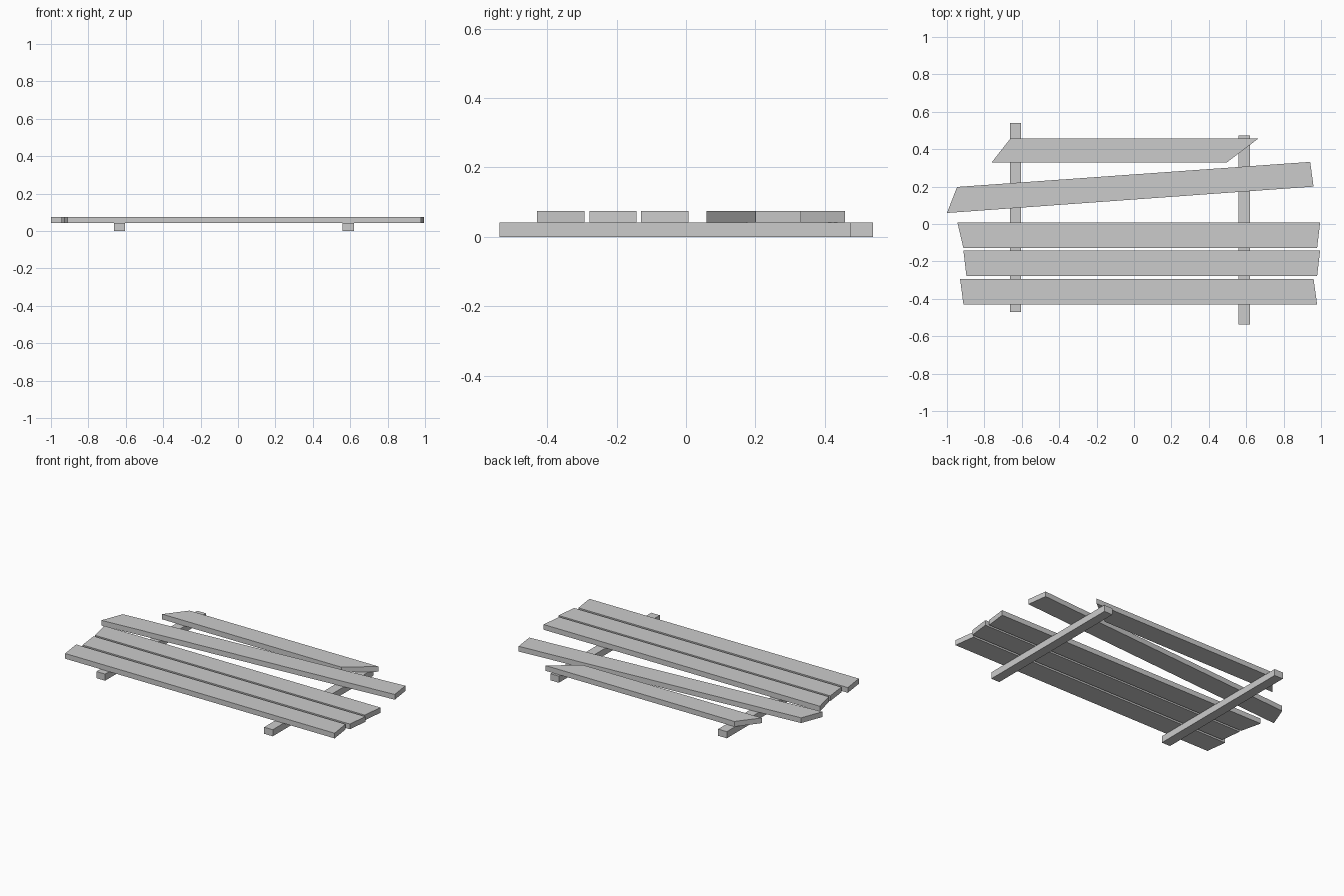
import bpy, bmesh

if "Cube" in bpy.data.objects:
    bpy.data.objects.remove(bpy.data.objects["Cube"])


def slab(name, outline, z0, z1):
    """Extrude a flat outline (counter-clockwise, seen from above) from z0 to z1."""
    bm = bmesh.new()
    face = bm.faces.new([bm.verts.new((x, y, z0)) for x, y in outline])
    ext = bmesh.ops.extrude_face_region(bm, geom=[face], use_keep_orig=True)
    for v in ext["geom"]:
        if isinstance(v, bmesh.types.BMVert):
            v.co.z = z1
    bmesh.ops.recalc_face_normals(bm, faces=bm.faces)
    mesh = bpy.data.meshes.new(name)
    bm.to_mesh(mesh)
    bm.free()
    obj = bpy.data.objects.new(name, mesh)
    bpy.context.collection.objects.link(obj)
    return obj


RAIL_TOP, PLANK_TOP = 0.042, 0.075

# Two cross rails lying on the ground
for name, x0, x1, y0, y1 in [("left_rail", -0.664, -0.603, -0.47, 0.539),
                             ("right_rail", 0.56, 0.62, -0.537, 0.474)]:
    slab(name, [(x0, y0), (x1, y0), (x1, y1), (x0, y1)], 0, RAIL_TOP)

# Planks with crooked cut ends: front-left, front-right, back-right, back-left
planks = {
    "front_plank": [(-0.912, -0.43), (0.979, -0.43), (0.96, -0.293), (-0.93, -0.293)],
    "second_plank": [(-0.896, -0.278), (0.979, -0.278), (0.995, -0.143), (-0.912, -0.143)],
    "middle_plank": [(-0.912, -0.129), (0.979, -0.129), (0.995, 0.007), (-0.944, 0.007)],
    "slanted_plank": [(-1.0, 0.059), (0.96, 0.2), (0.942, 0.332), (-0.946, 0.198)],
    "broken_back_plank": [(-0.762, 0.328), (0.495, 0.328), (0.666, 0.458), (-0.66, 0.458)],
}
for name, outline in planks.items():
    slab(name, outline, RAIL_TOP, PLANK_TOP)
